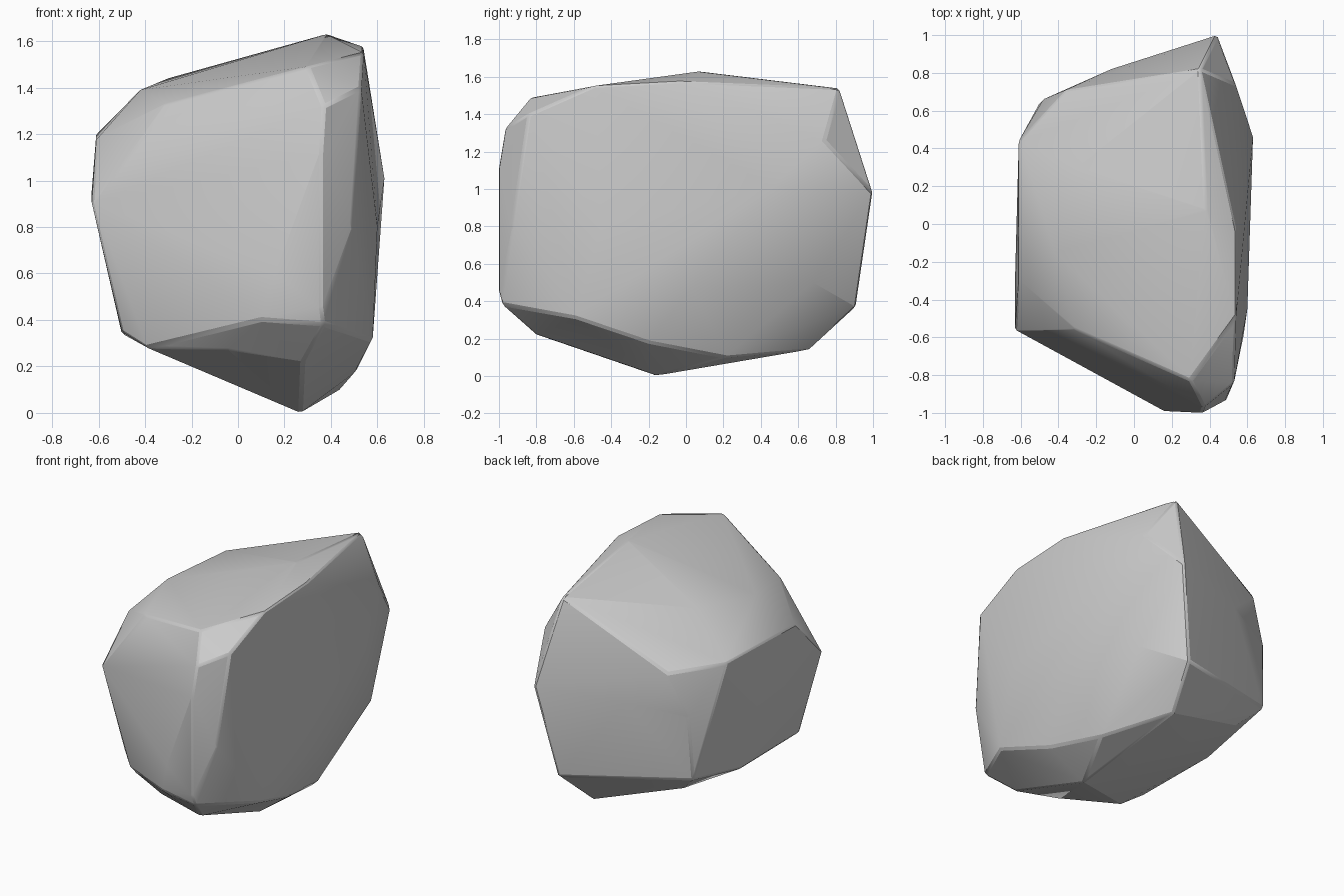
import bpy, bmesh, math

if "Cube" in bpy.data.objects:
    bpy.data.objects.remove(bpy.data.objects["Cube"])

# Corner points of the chiselled boulder, grouped by height
base = [(.27, -.16, 0), (.44, .21, .1), (.24, .66, .14), (.51, -.2, .18), (.28, -.8, .22)]
lower = [(-.39, -.59, .28), (-.05, -.76, .27), (-.5, -.5, .35), (-.5, .12, .34),
         (-.36, .54, .33), (.1, -.95, .4), (.37, -.98, .38), (.58, -.59, .31),
         (.59, .03, .47), (.52, .68, .5), (.32, .91, .37), (-.5, .64, .46)]
middle = [(.49, -.93, .8), (.36, -1, .45), (.16, -.99, .6), (.36, -1, 1.14),
          (-.63, -.56, .9), (-.63, -.3, .95), (.63, .46, 1.01), (.44, 1, .98),
          (-.48, .66, .88), (-.12, .82, .95), (.6, -.45, .8)]
upper = [(-.61, .44, 1.2), (-.61, -.3, 1.18), (-.36, .71, 1.17), (.54, .74, 1.26),
         (.37, -.97, 1.32), (.53, -.84, 1.4), (-.31, -.56, 1.33), (-.42, -.15, 1.39)]
crown = [(.3, -.83, 1.49), (-.3, .3, 1.44), (.35, .82, 1.54), (.54, -.5, 1.55),
         (.54, -.04, 1.575), (.38, .08, 1.63)]

# Wrap the corners in a faceted shell
bm = bmesh.new()
for co in base + lower + middle + upper + crown:
    bm.verts.new(co)
hull = bmesh.ops.convex_hull(bm, input=bm.verts[:])
inside = {v for v in bm.verts if not v.link_faces}
bmesh.ops.delete(bm, geom=list(inside), context='VERTS')
bmesh.ops.recalc_face_normals(bm, faces=bm.faces[:])
mesh = bpy.data.meshes.new("boulder")
bm.to_mesh(mesh)
bm.free()
boulder = bpy.data.objects.new("boulder", mesh)
bpy.context.collection.objects.link(boulder)

# Slightly worn edges
bevel = boulder.modifiers.new("worn_edges", 'BEVEL')
bevel.width = .012
bevel.segments = 1
bevel.limit_method = 'ANGLE'
bevel.angle_limit = math.radians(25)

bpy.context.view_layer.objects.active = boulder
boulder.select_set(True)
bpy.ops.object.shade_smooth_by_angle(angle=math.radians(22))
